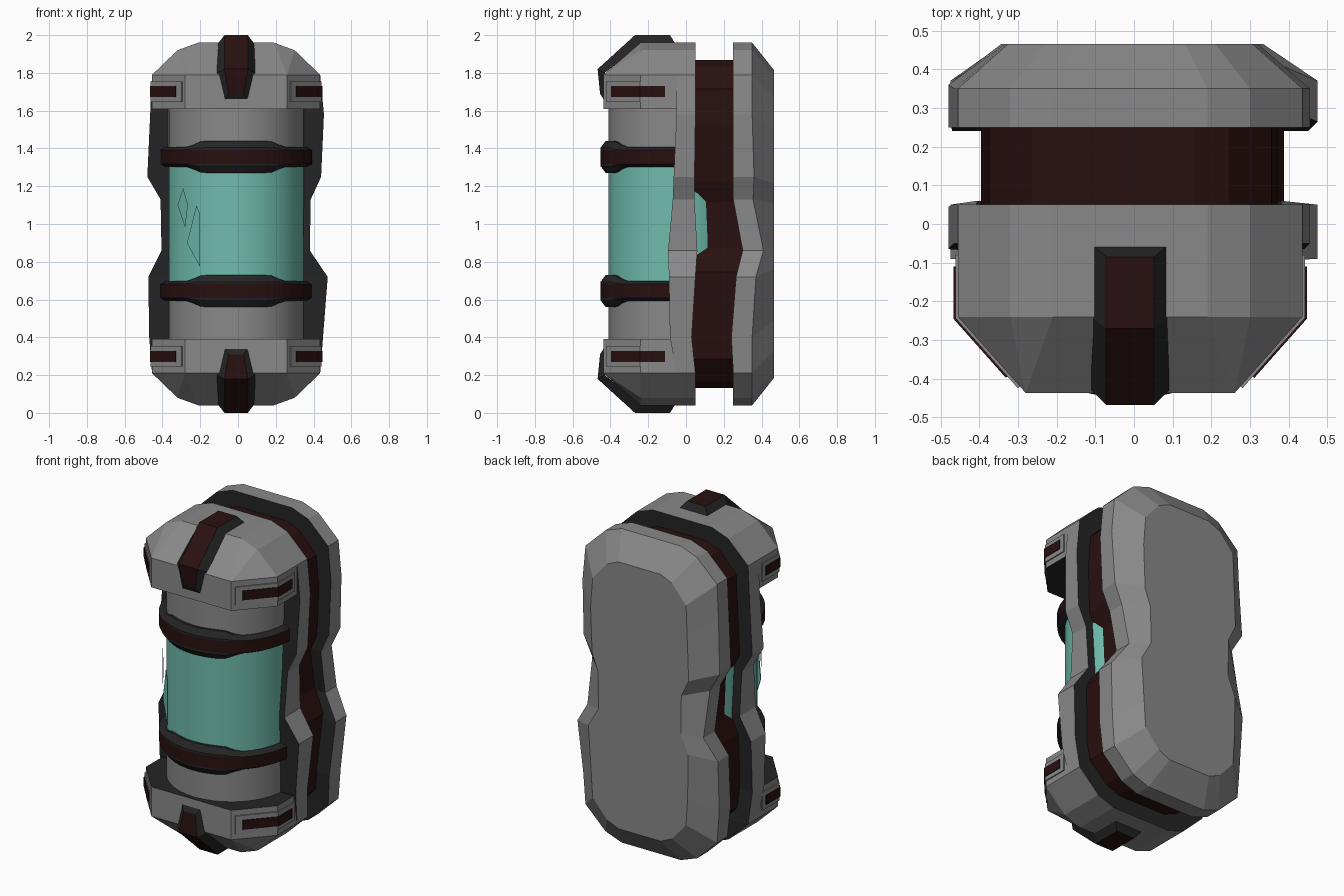
import bpy, bmesh, math
from mathutils import Vector

if "Cube" in bpy.data.objects:
    bpy.data.objects.remove(bpy.data.objects["Cube"])

CX = -0.01  # centre line of the symmetric parts


def material(name, rgb):
    m = bpy.data.materials.new(name)
    m.diffuse_color = (*rgb, 1)
    m.use_nodes = True
    m.node_tree.nodes["Principled BSDF"].inputs["Base Color"].default_value = m.diffuse_color
    return m


MATS = [material("light grey", (0.25, 0.25, 0.25)),
        material("dark grey", (0.018, 0.018, 0.018)),
        material("maroon", (0.022, 0.005, 0.005)),
        material("teal glass", (0.16, 0.50, 0.41))]
GREY, DARK, MAROON, TEAL = range(4)


def finish(name, bm):
    bmesh.ops.recalc_face_normals(bm, faces=bm.faces)
    me = bpy.data.meshes.new(name)
    bm.to_mesh(me)
    bm.free()
    for m in MATS:
        me.materials.append(m)
    ob = bpy.data.objects.new(name, me)
    bpy.context.collection.objects.link(ob)
    return ob


def loft(name, rings, mat, ends=True, end_mat=GREY, rows=False):
    """Skin closed rings; mat(ring, side) picks the colour. rows=True caps with
    strips between mirrored outline points, so bent ends stay clean."""
    bm = bmesh.new()
    vs = [[bm.verts.new(p) for p in r] for r in rings]
    n = len(rings[0])
    for i in range(len(vs) - 1):
        for j in range(n):
            k = (j + 1) % n
            f = bm.faces.new((vs[i][j], vs[i][k], vs[i + 1][k], vs[i + 1][j]))
            f.material_index = mat(i, j)
    if ends:
        em = end_mat if isinstance(end_mat, tuple) else (end_mat, end_mat)
        for r, m in ((vs[0], em[0]), (vs[-1], em[1])):
            if rows:
                quads = [(r[j], r[j + 1], r[n - 2 - j], r[n - 1 - j])
                         for j in range(n // 2 - 1)]
            else:
                quads = [r]
            for q in quads:
                bm.faces.new(q).material_index = m
    return finish(name, bm)


def place(p, sx=1, sz=1):
    """Mirror a centred point across the middle of the model."""
    return (CX + sx * p[0], p[1], 1 + sz * (p[2] - 1))


# Outline rows: z, left x, right x, rim front y, rim rear y, shell front y, shell ridge y
ROWS = [(1.96, -.21, .19, -.05, .05, .25, .35),
        (1.92, -.32, .30, -.05, .05, .25, .35),
        (1.79, -.455, .435, -.05, .05, .25, .35),
        (1.58, -.465, .455, -.05, .05, .25, .35),
        (1.25, -.48, .44, -.065, .045, .25, .36),
        (1.13, -.41, .385, -.07, .045, .25, .355),
        (0.86, -.405, .38, -.095, .06, .30, .41),
        (0.72, -.475, .475, -.09, .05, .265, .37),
        (0.40, -.47, .45, -.085, .03, .24, .35),
        (0.21, -.455, .435, -.05, .05, .25, .35),
        (0.08, -.32, .30, -.05, .05, .25, .35),
        (0.04, -.21, .19, -.05, .05, .25, .35)]


def outline(col, kx=1, kz=1, y=None):
    right = [(CX + kx * (r[2] - CX), r[col] if y is None else y, 1 + kz * (r[0] - 1)) for r in ROWS]
    left = [(CX + kx * (r[1] - CX), r[col] if y is None else y, 1 + kz * (r[0] - 1)) for r in ROWS]
    return right + left[::-1]


# Main body slabs: middle rim, recessed core, back shell
loft("middle_rim", [outline(3), outline(4)], lambda i, j: GREY,
     end_mat=DARK, rows=True)
loft("recessed_core", [outline(3, .82, .905, 0.0), outline(3, .82, .905, 0.32)],
     lambda i, j: MAROON, end_mat=MAROON, rows=True)
loft("back_shell", [outline(5), outline(6), outline(6, .71, .85, .465)],
     lambda i, j: GREY, end_mat=(DARK, GREY), rows=True)

# Tank cylinder with glass centre
SEG = 40
TY, TR = -0.05, 0.36


def circle(z):
    return [(CX + TR * math.cos(2 * math.pi * k / SEG),
             TY + TR * math.sin(2 * math.pi * k / SEG), z) for k in range(SEG)]


tank = loft("tank", [circle(z) for z in (.37, .65, 1.35, 1.63)],
            lambda i, j: TEAL if i == 1 else GREY)
for p in tank.data.polygons:
    p.use_smooth = len(p.vertices) == 4

# Small glass shards standing off the tank
SHARDS = [[(-.32, 1.10), (-.29, 1.19), (-.265, 1.10), (-.28, .98)],
          [(-.22, 1.10), (-.20, 1.05), (-.20, .77), (-.27, .90)]]
for s, pts in enumerate(SHARDS):
    rings = []
    for off in (.045, .052):
        rings.append([(x, TY - math.sqrt(TR ** 2 - (x - CX) ** 2) - off * .8, z) for x, z in pts])
    loft(f"glass_shard_{s + 1}", rings, lambda i, j: TEAL, end_mat=TEAL)

for sz, level in ((1, "upper"), (-1, "lower")):
    # Faceted end cap with a dark inner face
    bm = bmesh.new()
    for sx in (1, -1):
        for p in [(.27, -.437, 1.61), (.445, -.24, 1.61), (.445, 0, 1.61),
                  (.27, -.437, 1.79), (.445, -.24, 1.79), (.445, 0, 1.79),
                  (.31, -.24, 1.92), (.31, 0, 1.92), (.20, -.24, 1.96), (.20, 0, 1.96)]:
            bm.verts.new(place(p, sx, sz))
    bmesh.ops.convex_hull(bm, input=bm.verts)
    bmesh.ops.recalc_face_normals(bm, faces=bm.faces)
    for f in bm.faces:
        f.material_index = DARK if f.normal.z * sz < -.9 else GREY
    finish(level + "_cap", bm)

    # Strap over the cap: base y, z, half width, then outer y, z, half width
    strap = [(-.053, 1.95, .10, -.085, 2.0, .062),
             (-.24, 1.95, .10, -.27, 2.0, .062),
             (-.43, 1.80, .10, -.468, 1.82, .062),
             (-.43, 1.65, .065, -.455, 1.69, .04)]
    rings = [[place(p, 1, sz) for p in ((-w, y, z), (-v, b, t), (v, b, t), (w, y, z))]
             for y, z, w, b, t, v in strap]
    loft(level + "_strap", rings, lambda i, j: MAROON if j == 1 else DARK, end_mat=DARK)

    # Clamp ring around the tank front: thick in the middle, thin at the sides
    rings = []
    for k in range(25):
        a = math.pi + math.pi * k / 24
        side = abs(math.cos(a))
        t = min(1, max(0, (side - .48) / .2))
        h, m = .085 - .033 * t, .037
        prof = [(.34, -h), (.375, -h), (.402, -m - .012 * (1 - t)), (.402, -m),
                (.402, m), (.402, m + .012 * (1 - t)), (.375, h), (.34, h)]
        rings.append([place((r * math.cos(a), TY + r * math.sin(a), 1.355 + z), 1, sz)
                      for r, z in prof])
    loft(level + "_clamp_ring", rings, lambda i, j: MAROON if j == 3 else DARK, end_mat=DARK)

    # Corner windows wrapping the cap: raised frame and maroon slot
    for sx, hand in ((1, "right"), (-1, "left")):
        for part, path, z0, z1, off, col in (
                ("frame", [(.285, -.42), (.445, -.24), (.445, -.08)], 1.645, 1.755, .007, GREY),
                ("slot", [(.312, -.39), (.445, -.24), (.445, -.11)], 1.673, 1.73, .012, MAROON)):
            rings = []
            for (x, y), n in zip(path, ((.75, -.66), (1, -.4), (1, 0))):
                o = Vector((x, y)) + Vector(n) * off
                q = Vector((x, y)) - Vector(n) * .003
                rings.append([place(p, sx, sz) for p in
                              ((q.x, q.y, z0), (o.x, o.y, z0), (o.x, o.y, z1), (q.x, q.y, z1))])
            loft(f"{level}_{hand}_window_{part}", rings, lambda i, j: col, end_mat=col)
